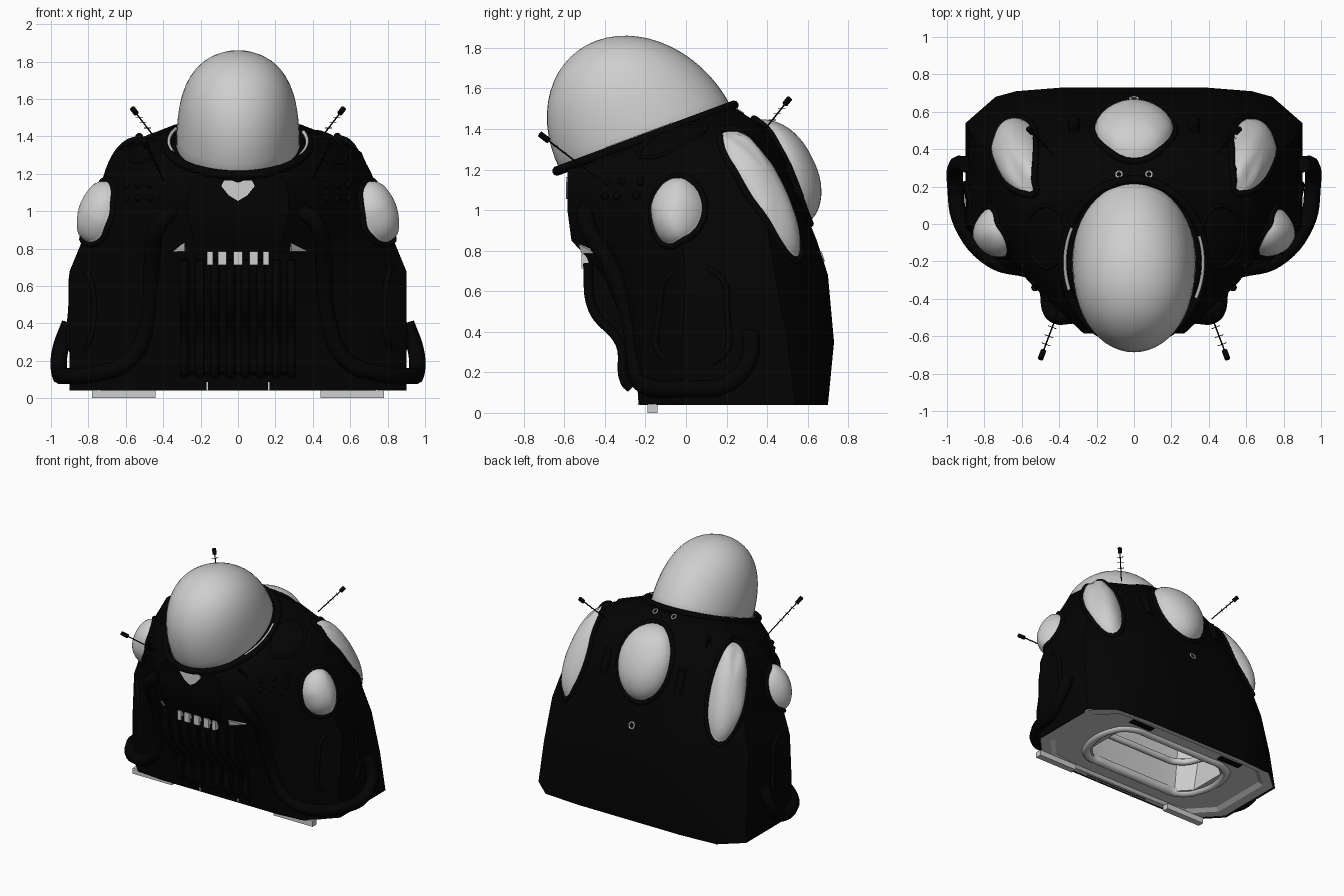
import bpy, bmesh, math
from mathutils import Vector, Matrix
from mathutils.bvhtree import BVHTree

if "Cube" in bpy.data.objects:
    bpy.data.objects.remove(bpy.data.objects["Cube"])


def material(name, value):
    m = bpy.data.materials.new(name)
    m.use_nodes = True
    m.diffuse_color = (value, value, value, 1)
    m.node_tree.nodes["Principled BSDF"].inputs["Base Color"].default_value = (value, value, value, 1)
    return m


BLACK = material("black shell", 0.001)
LIGHT = material("light grey", 0.62)


def finish(name, bm, mat, angle=40):
    bmesh.ops.recalc_face_normals(bm, faces=bm.faces)
    me = bpy.data.meshes.new(name)
    bm.to_mesh(me)
    bm.free()
    ob = bpy.data.objects.new(name, me)
    bpy.context.collection.objects.link(ob)
    me.materials.append(mat)
    bpy.ops.object.select_all(action="DESELECT")
    ob.select_set(True)
    bpy.context.view_layer.objects.active = ob
    bpy.ops.object.shade_smooth_by_angle(angle=math.radians(angle))


def box(name, centre, size, mat):
    bm = bmesh.new()
    bmesh.ops.create_cube(bm, size=1, matrix=Matrix.Translation(centre) @ Matrix.Diagonal((*size, 1)))
    finish(name, bm, mat)


def tube(name, points, radius, mat, closed=False):
    cu = bpy.data.curves.new(name, "CURVE")
    cu.dimensions = "3D"
    cu.bevel_depth = radius
    cu.bevel_resolution = 3
    cu.resolution_u = 6
    cu.use_fill_caps = True
    sp = cu.splines.new("BEZIER")
    sp.bezier_points.add(len(points) - 1)
    for b, p in zip(sp.bezier_points, points):
        b.co = p
        b.handle_left_type = b.handle_right_type = "AUTO"
    sp.use_cyclic_u = closed
    cu.materials.append(mat)
    ob = bpy.data.objects.new(name, cu)
    bpy.context.collection.objects.link(ob)


def prism(name, outline, direction, mat):
    bm = bmesh.new()
    face = bm.faces.new([bm.verts.new(p) for p in outline])
    new = bmesh.ops.extrude_face_region(bm, geom=[face])["geom"]
    bmesh.ops.translate(bm, vec=direction, verts=[g for g in new if isinstance(g, bmesh.types.BMVert)])
    finish(name, bm, mat)


def flip(points, s):
    return [(s * x, y, z) for x, y, z in points]


def circle(radius, count):
    return [(radius * math.cos(math.tau * i / count), radius * math.sin(math.tau * i / count))
            for i in range(count)]


# Shell: lofted half sections (height, slant, then front-to-back corners)
LEVELS = [
    (0.04, 0, (0.5, -0.23), (0.72, -0.21), (0.9, -0.02), (0.9, 0.54), (0.74, 0.68)),
    (0.35, 0, (0.48, -0.27), (0.7, -0.23), (0.9, -0.02), (0.88, 0.5), (0.63, 0.71)),
    (0.68, 0, (0.3, -0.41), (0.62, -0.25), (0.9, 0), (0.85, 0.44), (0.55, 0.68)),
    (0.85, 0, (0.24, -0.565), (0.57, -0.28), (0.83, -0.02), (0.8, 0.41), (0.48, 0.625)),
    (1.0, 0, (0.27, -0.585), (0.56, -0.31), (0.78, -0.02), (0.75, 0.38), (0.43, 0.565)),
    (1.17, 0.15, (0.27, -0.585), (0.52, -0.35), (0.72, 0), (0.68, 0.33), (0.38, 0.475)),
    (1.3, 0.25, (0.25, -0.585), (0.45, -0.38), (0.66, 0.06), (0.58, 0.27), (0.28, 0.38)),
    (1.425, 0.372, (0.2, -0.585), (0.34, -0.42), (0.4, -0.1), (0.34, 0.1), (0.16, 0.21)),
]


def section(level):
    z, slant, *pts = level
    back = pts[-1][1] + 0.02
    half = pts + [(pts[-1][0] * 0.6, back)]
    half = [(x, y, z + slant * y) for x, y in half]
    front, rear = [(0, y, z + slant * y) for y in (pts[0][1], back)]
    return [front] + half + [rear] + flip(half[::-1], -1)


def bridge(bm, a, b):
    n = len(a)
    for i in range(n):
        bm.faces.new((a[i], a[(i + 1) % n], b[(i + 1) % n], b[i]))


bm = bmesh.new()
rings = [[bm.verts.new(p) for p in section(lv)] for lv in LEVELS]
for a, b in zip(rings, rings[1:]):
    bridge(bm, a, b)
bm.faces.new(rings[-1])
tree = BVHTree.FromBMesh(bm)
finish("shell", bm, BLACK)


def snap(point, normal):
    n = Vector(normal).normalized()
    hit = tree.ray_cast(Vector(point) + n * 0.6, -n)[0]
    return hit or Vector(point)


# Underside floor with a hollow cabin
base = section(LEVELS[0])


def floor_loop(scale, z):
    return [(x * scale, 0.25 + (y - 0.25) * scale, z) for x, y, _ in base]


bm = bmesh.new()
rings = [[bm.verts.new(p) for p in floor_loop(*r)] for r in
         ((0.985, 0.045), (0.9, 0.045), (0.86, 0.065), (0.54, 0.065), (0.66, 0.6))]
for a, b in zip(rings, rings[1:]):
    bridge(bm, a, b)
bm.faces.new(rings[-1])
finish("floor_and_cabin", bm, LIGHT, angle=20)
tube("hatch_frame", floor_loop(0.58, 0.075), 0.035, LIGHT, True)
tube("cabin_rail", floor_loop(0.55, 0.32), 0.025, LIGHT, True)
box("cabin_seat", (0, 0.28, 0.5), (0.3, 0.28, 0.2), LIGHT)
for s in (-1, 1):
    box("front_skid", (s * 0.61, -0.165, 0.022), (0.34, 0.05, 0.044), LIGHT)
    box("floor_vent", (s * 0.42, 0.59, 0.062), (0.2, 0.05, 0.008), BLACK)
    box("base_seam", (s * 0.165, -0.232, 0.08), (0.008, 0.008, 0.08), LIGHT)

# Main canopy: ellipsoid on the slanted deck, leaning forward
CENTRE = Vector((0, -0.2, 1.355))
U = Vector((0, 0.937, 0.348))
N = Vector((0, -0.348, 0.937))
X = Vector((1, 0, 0))
bm = bmesh.new()
bmesh.ops.create_uvsphere(bm, u_segments=48, v_segments=28, radius=1)
for v in bm.verts:
    x, y, z = v.co
    up = max(z, 0)
    v.co = (CENTRE + X * x * 0.33 * (1 + 0.25 * up * up) + U * (y * 0.45 - 0.06 * up)
            + N * z * (0.535 if z > 0 else 0.05))
finish("main_canopy", bm, LIGHT, angle=60)


def deck_arc(a, b, rx, ru, lift, count):
    angles = [math.radians(a + (b - a) * i / count) for i in range(count)]
    return [CENTRE + X * rx * math.cos(t) + U * ru * math.sin(t) + N * lift for t in angles]


tube("canopy_rim", deck_arc(0, 360, 0.38, 0.465, 0, 24), 0.024, BLACK, True)
for a in (-26, 154):
    tube("rim_strip", deck_arc(a, a + 52, 0.37, 0.455, 0.018, 8), 0.009, LIGHT)


# Small domes whose rims follow the shell, each with a dark bezel
def dome(name, at, normal, axis, width, length, depth, steps=12, count=32):
    n = Vector(normal).normalized()
    a = Vector(axis)
    a = (a - n * a.dot(n)).normalized()
    b = a.cross(n)
    spot = snap(at, n)
    arms = [b * x * width + a * y * length for x, y in circle(1, count)]
    drops = [(snap(spot + arm, n) - spot).dot(n) for arm in arms]
    bm = bmesh.new()
    rows = []
    for k in range(1, steps + 1):
        r = math.sin(math.pi / 2 * k / steps)
        lift = depth * math.cos(math.pi / 2 * k / steps)
        row = []
        for arm, drop in zip(arms, drops):
            ground = (snap(spot + arm * r, n) - spot).dot(n)
            height = max(drop * r ** 3 + lift, ground + 0.012)
            row.append(bm.verts.new(spot + arm * r + n * height))
        rows.append(row)
    for inner, outer in zip(rows, rows[1:]):
        bridge(bm, inner, outer)
    bm.faces.new(rows[0])
    finish(name, bm, LIGHT, angle=60)
    rim = [spot + arm * 1.05 + n * drop for arm, drop in zip(arms, drops)]
    tube(name + "_bezel", rim[::2], 0.017, BLACK, True)


dome("back_dome", (0, 0.49, 1.2), (0, 0.88, 0.46), (0, 0.46, -0.88), 0.21, 0.28, 0.125)
for s in (-1, 1):
    dome("side_dome", (s * 0.76, -0.06, 1.0), (s * 0.8, -0.45, 0.3), (s * 0.2, 0, -1), 0.135, 0.17, 0.095)
    dome("rear_dome", (s * 0.61, 0.37, 1.08), (s * 0.7, 0.55, 0.42), (s * 0.15, 0.39, -0.59),
         0.125, 0.36, 0.07)

# Front grille block, ribs and teeth
profile = [(-0.2, 0.04), (-0.23, 0.12), (-0.29, 0.14), (-0.32, 0.34), (-0.45, 0.52),
           (-0.48, 0.74), (-0.5, 0.8), (-0.2, 0.8)]
prism("grille_block", [(-0.28, y, z) for y, z in profile], (0.56, 0, 0), BLACK)
for i in range(8):
    x = (i - 3.5) * 0.082
    tube("grille_rib", [(x, -0.27, 0.12), (x, -0.3, 0.15), (x, -0.325, 0.34), (x, -0.46, 0.51),
                        (x, -0.485, 0.74)], 0.024, BLACK)
for x, w in ((-0.15, 0.03), (-0.084, 0.044), (0, 0.046), (0.084, 0.044), (0.15, 0.03)):
    box("tooth", (x, -0.475, 0.748), (w, 0.08, 0.072), LIGHT)

# Heart plate on the nose
half = [(0.03, 1.163), (0.075, 1.163), (0.09, 1.135), (0.05, 1.085)]
heart = [(0, 1.152)] + half + [(0, 1.055)] + [(-x, z) for x, z in half[::-1]]
prism("heart_plate", [(x, -0.584, z) for x, z in heart], (0, -0.008, 0), LIGHT)

# Paired hoses, trims, buttons, vents and antennas
HOSE = [(0.33, -0.49, 1.01), (0.42, -0.49, 0.93), (0.46, -0.37, 0.72), (0.48, -0.27, 0.42),
        (0.58, -0.24, 0.2), (0.76, -0.19, 0.13), (0.92, 0, 0.12), (0.955, 0.2, 0.14),
        (0.95, 0.31, 0.26), (0.9, 0.32, 0.4)]
PANEL = [(-0.12, 0.28), (0.18, 0.28), (0.2, 0.5), (0.16, 0.68), (-0.08, 0.68), (-0.13, 0.5)]
DECK = [(0.42, 0.08), (0.55, 0.05), (0.5, -0.22), (0.41, -0.2)]
LIP = [(0.285, -0.515, 0.785), (0.285, -0.53, 0.83), (0.375, -0.44, 0.785)]


def antenna(name, start, end):
    a, b = Vector(start), Vector(end)
    d = b - a
    tube(name + "_rod", [a - d * 0.15, b], 0.004, BLACK)
    tube(name + "_tip", [a + d * 0.82, b], 0.015, BLACK)
    side = d.cross(Vector((0, 0, 1))).normalized()
    for k in (0.3, 0.5, 0.68):
        tube(name + "_bar", [a + d * k - side * 0.025, a + d * k + side * 0.025], 0.002, BLACK)


for s in (-1, 1):
    tube("hose", flip(HOSE, s), 0.044, BLACK)
    tube("side_panel_trim", [snap((s * 0.85, y, z), (s, 0, 0)) for y, z in PANEL], 0.016, BLACK, True)
    tube("deck_trim", [snap((s * x, y, 1.4), (0, 0, 1)) for x, y in DECK], 0.012, BLACK, True)
    prism("lip_light", flip(LIP, s), (s * -0.02, 0.06, 0), LIGHT)
    for i in range(6):
        spot = snap((s * (0.47 + 0.06 * (i % 3)), -0.35, 1.07 + 0.07 * (i // 3)), (0, -1, 0))
        bm = bmesh.new()
        bmesh.ops.create_uvsphere(bm, u_segments=12, v_segments=8, radius=0.02,
                                  matrix=Matrix.Translation(spot))
        finish("button", bm, BLACK)
    vent = [snap((s * 0.32, 0.5, z), (0, 1, 0)) for z in (1.22, 1.14, 1.06)]
    tube("back_vent", vent, 0.03, BLACK)
    ring = [snap((s * 0.08 + x, 0.265 + y, 1.4), (0, 0, 1)) for x, y in circle(0.016, 8)]
    tube("deck_ring", ring, 0.005, LIGHT, True)
    antenna("front_antenna", (s * 0.41, -0.48, 1.19), (s * 0.5, -0.72, 1.375))
    antenna("rear_antenna", (s * 0.45, 0.39, 1.4), (s * 0.565, 0.51, 1.55))

# Rear port ring
port = [snap((x, 0.7, 0.77 + z), (0, 1, 0)) for x, z in circle(0.022, 8)]
tube("rear_port", port, 0.006, LIGHT, True)
